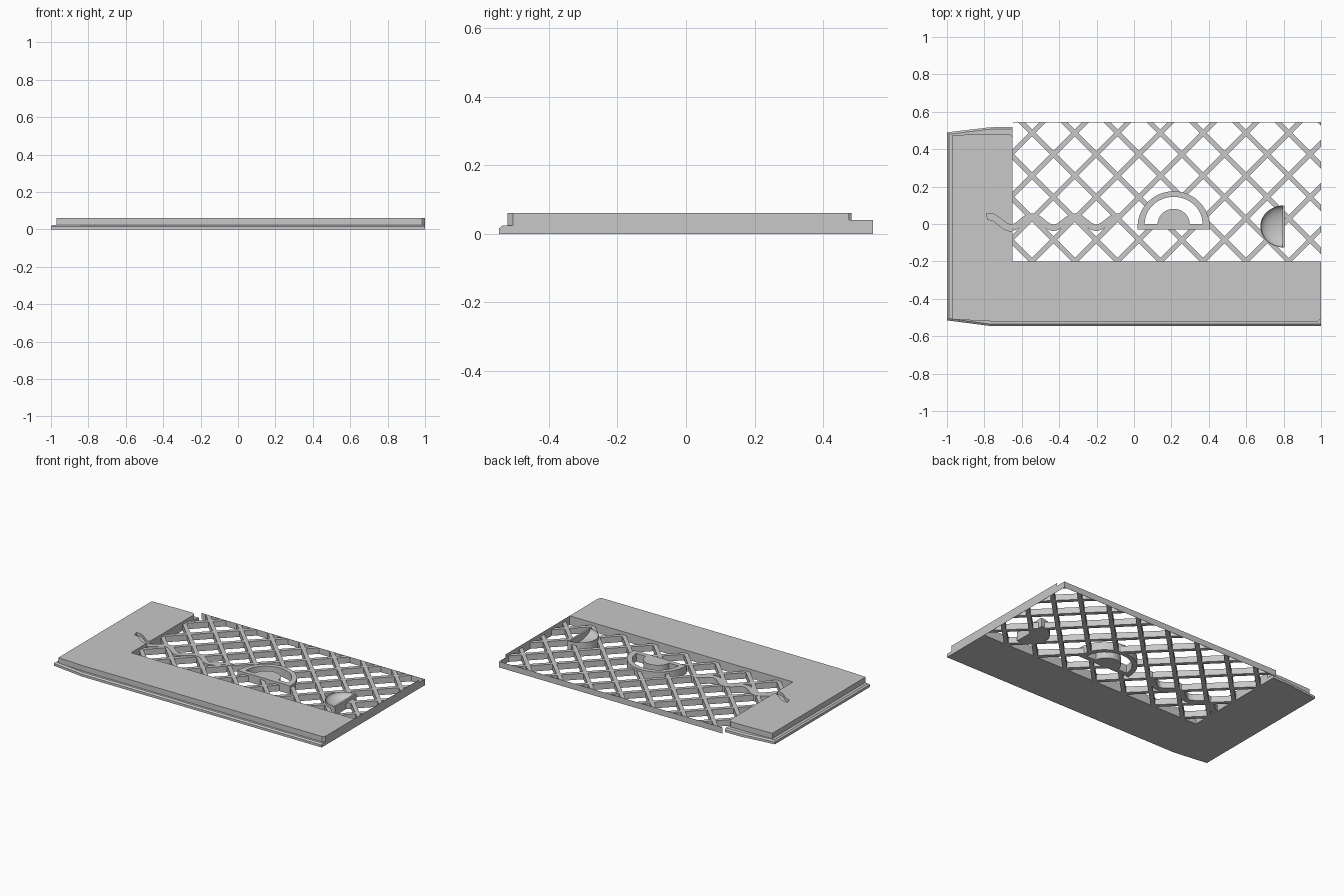
import bpy, bmesh
from math import sin, cos, pi
from mathutils import Vector, Matrix

if "Cube" in bpy.data.objects:
    bpy.data.objects.remove(bpy.data.objects["Cube"])

GREY = (0.58, 0.58, 0.58, 1)
mat = bpy.data.materials.new("plain_grey")
mat.use_nodes = True
mat.diffuse_color = GREY
mat.node_tree.nodes["Principled BSDF"].inputs["Base Color"].default_value = GREY


def make(name, bm):
    bmesh.ops.recalc_face_normals(bm, faces=bm.faces)
    mesh = bpy.data.meshes.new(name)
    bm.to_mesh(mesh)
    bm.free()
    mesh.materials.append(mat)
    ob = bpy.data.objects.new(name, mesh)
    bpy.context.collection.objects.link(ob)
    return ob


def loft(name, layers):
    """Closed solid through stacked (outline, z) layers."""
    bm = bmesh.new()
    rings = [[bm.verts.new((x, y, z)) for x, y in pts] for pts, z in layers]
    n = len(rings[0])
    for a, b in zip(rings, rings[1:]):
        for i in range(n):
            j = (i + 1) % n
            bm.faces.new((a[i], a[j], b[j], b[i]))
    bm.faces.new(rings[0])
    bm.faces.new(rings[-1])
    return make(name, bm)


def prism(name, pts, z0, z1):
    return loft(name, [(pts, z0), (pts, z1)])


def box(name, x0, x1, y0, y1, z0, z1):
    return prism(name, [(x0, y0), (x1, y0), (x1, y1), (x0, y1)], z0, z1)


def arc(cx, cy, rx, ry, a0, a1, n=24):
    return [(cx + rx * cos(a0 + (a1 - a0) * i / n),
             cy + ry * sin(a0 + (a1 - a0) * i / n)) for i in range(n + 1)]


def cut(ob, cutter):
    """Subtract the cutter, then discard it."""
    mod = ob.modifiers.new("cut", "BOOLEAN")
    mod.operation, mod.solver, mod.object = "DIFFERENCE", "EXACT", cutter
    mod.use_self = True
    deps = bpy.context.evaluated_depsgraph_get()
    mesh = bpy.data.meshes.new_from_object(ob.evaluated_get(deps))
    ob.modifiers.clear()
    ob.data = mesh
    bpy.data.objects.remove(cutter)


LEFT, RIGHT, FRONT, BACK = -0.65, 1.0, -0.2, 0.545
LAT = 0.04


# L-shaped frame: chamfered lower lip and a raised slab with clipped ends
def lip_outline(d):
    return [(-1 + d, -0.515 + d), (-0.77, -0.545 + d), (RIGHT, -0.545 + d),
            (RIGHT, FRONT), (LEFT, FRONT), (LEFT, 0.519 - d),
            (-0.77, 0.517 - d), (-1 + d, 0.49 - d)]


loft("frame_lip", [(lip_outline(d), z) for d, z in ((0, 0), (0, 0.016), (0.01, 0.024))])
slab = prism("frame_slab", [
    (-0.97, -0.51), (-0.77, -0.52), (0.985, -0.52), (RIGHT, -0.505),
    (RIGHT, FRONT), (LEFT, FRONT), (LEFT, 0.465), (LEFT - 0.015, 0.482),
    (-0.77, 0.482), (-0.97, 0.475)], 0.024, 0.06)

# Diagonal lattice, trimmed to the opening
bm = bmesh.new()
PITCH = 0.2287
CROSS = Vector((-0.545, 0.487, LAT / 2))
for sign in (1, -1):
    for k in range(-6, 12):
        c = CROSS + Vector((k * PITCH, 0, 0))
        bmesh.ops.create_cube(bm, size=1, matrix=Matrix.Translation(c)
                              @ Matrix.Rotation(sign * pi / 4, 4, "Z")
                              @ Matrix.Diagonal((6, 0.026, LAT, 1)))
for co, no in (((LEFT, 0, 0), (-1, 0, 0)), ((RIGHT, 0, 0), (1, 0, 0)),
               ((0, FRONT, 0), (0, -1, 0)), ((0, BACK, 0), (0, 1, 0))):
    bmesh.ops.bisect_plane(bm, geom=bm.verts[:] + bm.edges[:] + bm.faces[:],
                           plane_co=co, plane_no=no, clear_outer=True)
    bmesh.ops.holes_fill(bm, edges=[e for e in bm.edges if e.is_boundary])
lattice = make("lattice", bm)

# Paper-thin sheets closing the open sides
THIN = 0.001
prism_side = box("right_edge_sheet", RIGHT - THIN, RIGHT, FRONT, 0.475, 0, 0.06)
box("right_edge_sheet_end", RIGHT - THIN, RIGHT, 0.475, BACK, 0, LAT)
box("back_edge_sheet", LEFT, RIGHT, BACK - THIN, BACK, 0, LAT)


# Wavy ribbon: sunk into the frame, solid across the lattice
def ribbon(x0, x1, half=0.017, n=70):
    w = 2 * pi / PITCH
    lower, upper = [], []
    for i in range(n + 1):
        x = x0 + (x1 - x0) * i / n
        p = Vector((x, 0.01 + 0.03 * cos(w * (x - CROSS.x))))
        normal = Vector((0.03 * w * sin(w * (x - CROSS.x)), 1)).normalized() * half
        lower.append(tuple(p - normal))
        upper.append(tuple(p + normal))
    return lower + upper[::-1]


cut(slab, prism("ribbon_cutter", ribbon(-0.785, LEFT + 0.02), LAT, 0.1))
prism("wavy_ribbon", ribbon(LEFT, -0.075), 0, LAT + 0.002)

# Half-round arch with a half disc on its sill
AX, AY = 0.212, 0.0
hole = arc(AX, AY, 0.155, 0.145, 0, pi)
cut(lattice, prism("arch_cutter", hole, -0.1, 0.1))
arch = prism("arch", [(AX + 0.193, -0.03)] + arc(AX, AY - 0.015, 0.193, 0.19, 0, pi)
             + [(AX - 0.193, -0.03)], 0, 0.055)
cut(arch, prism("arch_hole", hole, -0.1, 0.1))
prism("half_disc", arc(AX, AY - 0.001, 0.086, 0.082, 0, pi), 0, 0.055)

# Hollow half bowl with a flat wall on its right
BX, BY = 0.805, -0.013


def half_round(s, dx=0.0):
    return arc(BX - dx, BY, (0.13 - dx) * s, 0.113 * s, pi / 2, 3 * pi / 2)


cut(lattice, prism("bowl_cutter", half_round(1), -0.1, 0.1))
bowl = prism("half_bowl", half_round(1), 0, 0.06)
steps = [(cos(a), 0.0605 - 0.045 * sin(a)) for a in [i * pi / 18 for i in range(9)]]
cut(bowl, loft("bowl_hollow", [(half_round(0.97 * s, 0.012), z) for s, z in steps]))
bpy.ops.object.select_all(action="DESELECT")
bpy.context.view_layer.objects.active = bowl
for ob in (bowl, arch):
    ob.select_set(True)
bpy.ops.object.shade_smooth_by_angle(angle=pi / 6)
